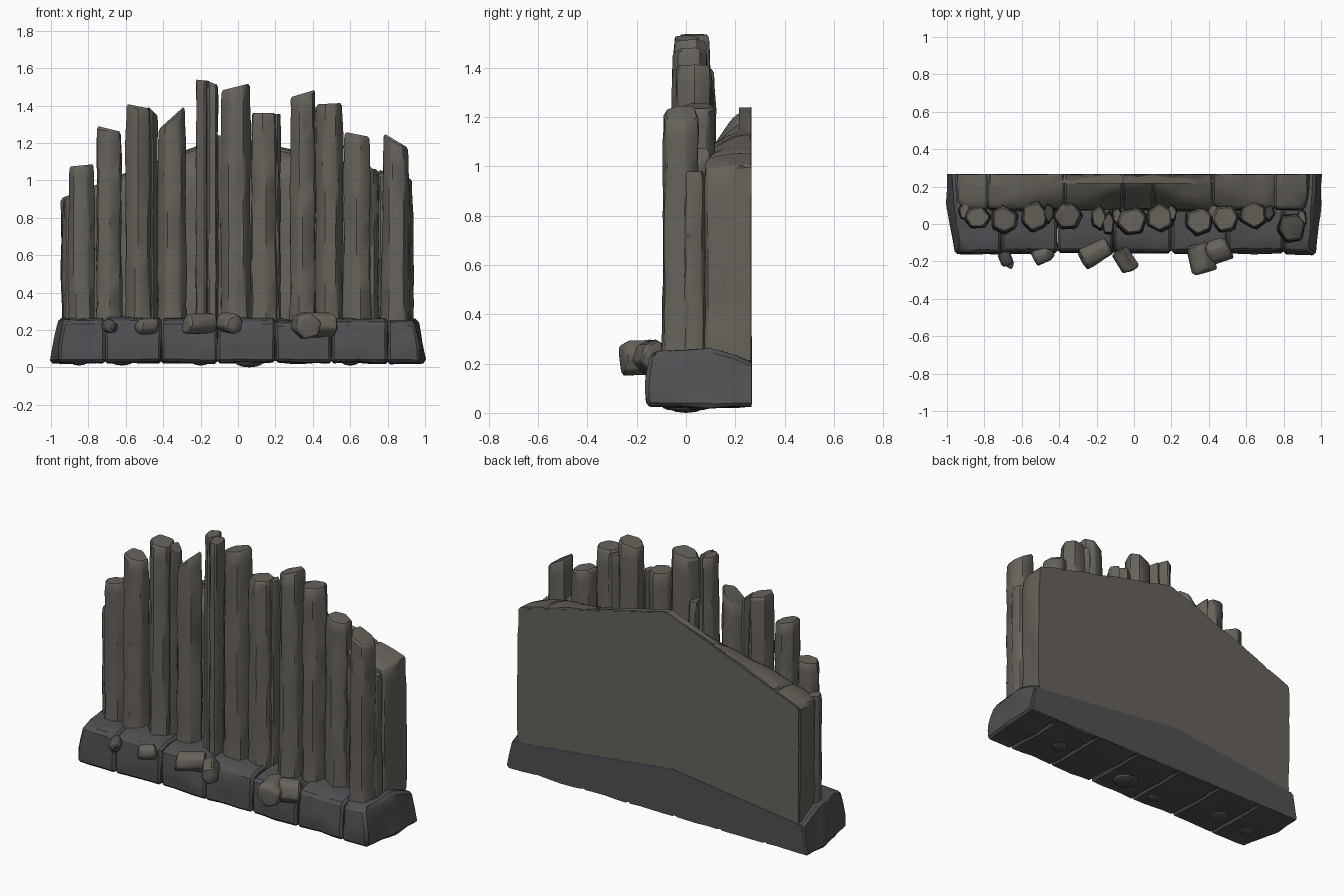
import bpy, bmesh, random
from math import sin, cos, pi, radians
from mathutils import Vector, noise

if "Cube" in bpy.data.objects:
    bpy.data.objects.remove(bpy.data.objects["Cube"])

random.seed(7)
BACK = 0.264


def material(name, rgb):
    m = bpy.data.materials.new(name)
    m.diffuse_color = (*rgb, 1)
    m.use_nodes = True
    m.node_tree.nodes["Principled BSDF"].inputs["Base Color"].default_value = m.diffuse_color
    return m


STONE = material("column_stone", (0.135, 0.123, 0.105))
DARK = material("base_stone", (0.082, 0.082, 0.087))


def finish(bm, name, mat, angle=32):
    bmesh.ops.recalc_face_normals(bm, faces=bm.faces[:])
    for f in bm.faces:
        f.smooth = True
    for e in bm.edges:
        e.smooth = e.calc_face_angle(0) < radians(angle)
    me = bpy.data.meshes.new(name)
    bm.to_mesh(me)
    bm.free()
    me.materials.append(mat)
    ob = bpy.data.objects.new(name, me)
    bpy.context.collection.objects.link(ob)
    return ob


def rough_hull(name, pts, mat, bevel=0.012, amp=0.008, max_len=0.09, ymax=BACK):
    """Chipped stone: bevelled convex hull with noise on its surface."""
    bm = bmesh.new()
    for p in pts:
        bm.verts.new(p)
    r = bmesh.ops.convex_hull(bm, input=bm.verts[:])
    loose = [v for v in bm.verts if not v.link_faces]
    bmesh.ops.delete(bm, geom=loose, context='VERTS')
    bmesh.ops.dissolve_limit(bm, angle_limit=radians(3), verts=bm.verts[:], edges=bm.edges[:])
    bmesh.ops.bevel(bm, geom=bm.edges[:], offset=bevel, segments=1, affect='EDGES')
    bmesh.ops.triangulate(bm, faces=bm.faces[:])
    for _ in range(4):
        long = [e for e in bm.edges if e.calc_length() > max_len]
        if not long:
            break
        bmesh.ops.subdivide_edges(bm, edges=long, cuts=1)
        bmesh.ops.triangulate(bm, faces=bm.faces[:])
    bmesh.ops.recalc_face_normals(bm, faces=bm.faces[:])
    bm.normal_update()
    moves = [v.normal * noise.noise(v.co * 7) * amp for v in bm.verts]
    for v, d in zip(bm.verts, moves):
        v.co += d
        v.co.y = min(v.co.y, ymax)
    return finish(bm, name, mat)


def column(name, x, y, rx, ry, top, slope=0.0, sides=6, turn=0.0, bottom=0.2):
    """Irregular basalt pillar with chamfered corners and a slanted broken top."""
    corners = []
    for i in range(sides):
        a = turn + 2 * pi * (i + random.uniform(-0.13, 0.13)) / sides
        corners.append(Vector((rx * cos(a), ry * sin(a))) * random.uniform(0.98, 1.1))
    outline = []
    for i, c in enumerate(corners):
        outline += [c.lerp(corners[i - 1], 0.13), c.lerp(corners[(i + 1) % sides], 0.13)]
    bm = bmesh.new()
    n = 15
    lift = [(bottom + (top - bottom) * i / n, 1.0) for i in range(n)]
    lift += [(top - 0.014, 0.98), (top, 0.86)]
    rings = []
    for k, (z, s) in enumerate(lift):
        t = (z - bottom) / (top - bottom)
        s *= 1.08 - 0.10 * min(1, t * 8) - 0.05 * t ** 3
        ring = []
        for j, p in enumerate(outline):
            w = 0.007 * noise.noise(Vector((x * 9 + p.x * 30, p.y * 30, z * 5)))
            d = p.normalized() * (w + random.uniform(-0.002, 0.002))
            q = p * s + d
            ring.append(bm.verts.new((x + q.x, y + q.y, z + slope * q.x * t ** 6)))
        rings.append(ring)
    m = len(outline)
    for a, b in zip(rings, rings[1:]):
        for j in range(m):
            bm.faces.new((a[j], a[(j + 1) % m], b[(j + 1) % m], b[j]))
    bm.faces.new(rings[0][::-1])
    bm.faces.new(rings[-1])
    return finish(bm, name, mat=STONE)


# Front row of pillars: x, y, rx, ry, top, top slope, turn
pillars = [
    (-0.835, 0.035, 0.075, 0.065, 1.08, 0.1, 0.1),
    (-0.69, 0.025, 0.078, 0.075, 1.275, -0.25, 0.5),
    (-0.53, 0.045, 0.076, 0.085, 1.395, -0.2, 0.3),
    (-0.355, 0.045, 0.078, 0.075, 1.335, 0.9, 0.0),
    (-0.01, 0.015, 0.084, 0.08, 1.50, 0.25, 0.2),
    (0.14, 0.035, 0.075, 0.08, 1.36, 0.0, 0.6),
    (0.35, 0.015, 0.077, 0.08, 1.465, 0.3, 0.4),
    (0.49, 0.03, 0.078, 0.075, 1.41, 0.05, 0.1),
    (0.64, 0.05, 0.08, 0.075, 1.245, -0.2, 0.5),
    (0.84, -0.02, 0.076, 0.085, 1.215, -0.6, 0.2),
]
for i, (x, y, rx, ry, top, sl, tu) in enumerate(pillars):
    column(f"pillar_{i + 1}", x, y, rx, ry, top, sl, turn=tu)

# Split pillar and thin slivers between the big pillars
slivers = [
    (-0.188, 0.03, 0.042, 0.07, 1.535, -0.1),
    (-0.135, 0.0, 0.036, 0.065, 1.52, -0.4),
    (-0.455, 0.06, 0.03, 0.06, 1.37, -1.0),
    (-0.092, 0.045, 0.03, 0.045, 1.24, 0.0),
    (0.20, 0.06, 0.03, 0.05, 1.355, 0.0),
    (0.425, 0.065, 0.035, 0.045, 1.39, 0.0),
    (0.72, 0.06, 0.035, 0.045, 1.06, -1.0),
    (-0.905, 0.07, 0.035, 0.05, 0.905, 0.3),
    (0.895, 0.03, 0.03, 0.05, 0.98, 0.0),
]
for i, (x, y, rx, ry, top, sl) in enumerate(slivers):
    column(f"sliver_{i + 1}", x, y, rx, ry, top, sl, sides=5, turn=0.4 * i)


# Rock wall behind the pillars, peaked near the middle
def ridge(x):
    return 1.25 - 0.39 * (-0.06 - x) if x < -0.06 else 1.25 - 0.24 * (x + 0.06)


joints = [-0.945, -0.78, -0.37, -0.06, 0.10, 0.42, 0.75, 0.935]
for i, (x0, x1) in enumerate(zip(joints, joints[1:])):
    pts = []
    for x in (x0, x1):
        drop = 0.02 + 0.22 * max(0, 1 - abs(x) / 0.6)
        xf = x * 0.97 if abs(x) > 0.9 else x
        zb = ridge(x)
        for y, k in ((0.08, 1), (0.14, 0.55), (0.20, 0.22), (0.29, 0)):
            pts.append((x if y > 0.1 else xf, y, zb - drop * k))
        pts += [(xf, 0.075, 0.2), (x, 0.29, 0.2)]
    rough_hull(f"wall_block_{i + 1}", pts, STONE, amp=0.012)


# Flat cut back of the wall and the base
def back_plate(name, outline, y1, mat):
    bm = bmesh.new()
    f = bm.faces.new([bm.verts.new((x, y1, z)) for x, z in outline])
    g = bmesh.ops.extrude_face_region(bm, geom=[f])["geom"]
    for v in (v for v in g if isinstance(v, bmesh.types.BMVert)):
        v.co.y -= 0.05
    finish(bm, name, mat)


back_plate("wall_back", [(-0.935, 0.15), (0.925, 0.15), (0.925, ridge(0.93) - 0.01),
                         (-0.06, 1.24), (-0.935, ridge(-0.94) - 0.01)], 0.266, STONE)
back_plate("base_back", [(-0.985, 0.035), (0.985, 0.035), (0.96, 0.19),
                         (-0.1, 0.31), (-0.955, 0.2)], 0.268, DARK)

# Base course of seven rough blocks
cuts = [-0.94, -0.71, -0.41, -0.11, 0.20, 0.50, 0.80, 0.95]
for i, (x0, x1) in enumerate(zip(cuts, cuts[1:])):
    f = random.uniform(-0.162, -0.152)
    h = random.uniform(0.248, 0.262)
    pts = []
    for x in (x0, x1):
        end = x in (cuts[0], cuts[-1])
        s = 1 if x > 0 else -1
        top_b, low_b = (s * 0.97, s * 1.005) if end else (x, x)
        low_f = x + 0.02 * s if end else x
        pts += [(low_f, f, 0.028), (low_f, f - 0.004, 0.10), (x - 0.005 * s * end, f + 0.012, h - 0.015),
                (x - 0.02 * s * end, -0.08, h + 0.005), (top_b - 0.01 * s * end, 0.1, h + 0.008),
                (top_b, 0.29, 0.20), (low_b, 0.29, 0.028), (low_b, 0.1, 0.022)]
    rough_hull(f"base_block_{i + 1}", pts, DARK, bevel=0.014, amp=0.010, ymax=0.266)

# Low bumps under the base
for i, (x, y, r) in enumerate([(0.06, 0.0, 0.08), (-0.62, 0.02, 0.06), (-0.2, -0.05, 0.05), (-0.85, 0, 0.05), (0.6, 0.05, 0.05)]):
    bm = bmesh.new()
    bmesh.ops.create_uvsphere(bm, u_segments=10, v_segments=6, radius=1)
    for v in bm.verts:
        v.co = (x + v.co.x * r, y + v.co.y * r, 0.03 + v.co.z * (0.03 if i == 0 else 0.02))
    finish(bm, f"base_bump_{i + 1}", DARK)


# Broken pillar stubs lying against the front: centre, radius, length, heading
def stub(name, c, r, length, heading, mat=STONE):
    d = Vector((cos(heading), sin(heading), random.uniform(-0.12, 0.12))).normalized()
    u = d.cross(Vector((0, 0, 1))).normalized()
    w = d.cross(u)
    pts = []
    for s in (-0.5, 0.5):
        for k in range(6):
            a = 2 * pi * k / 6 + 0.3
            q = r * random.uniform(0.9, 1.1)
            pts.append(Vector(c) + d * (s * length + random.uniform(-0.015, 0.015))
                       + u * q * cos(a) + w * q * sin(a))
    rough_hull(name, pts, mat, bevel=0.007, amp=0.006, max_len=0.05)


stubs = [
    ((-0.685, -0.185, 0.22), 0.038, 0.07, -1.2, DARK),
    ((-0.665, -0.215, 0.215), 0.024, 0.04, -0.6, DARK),
    ((-0.49, -0.165, 0.22), 0.045, 0.09, 0.5, STONE),
    ((-0.205, -0.155, 0.235), 0.058, 0.15, 0.5, STONE),
    ((-0.05, -0.19, 0.235), 0.057, 0.12, -1.0, STONE),
    ((0.36, -0.18, 0.225), 0.07, 0.14, -1.35, STONE),
    ((0.45, -0.14, 0.23), 0.068, 0.11, 0.3, STONE),
]
for i, (c, r, l, h, m) in enumerate(stubs):
    stub(f"fallen_stub_{i + 1}", c, r, l, h, m)
